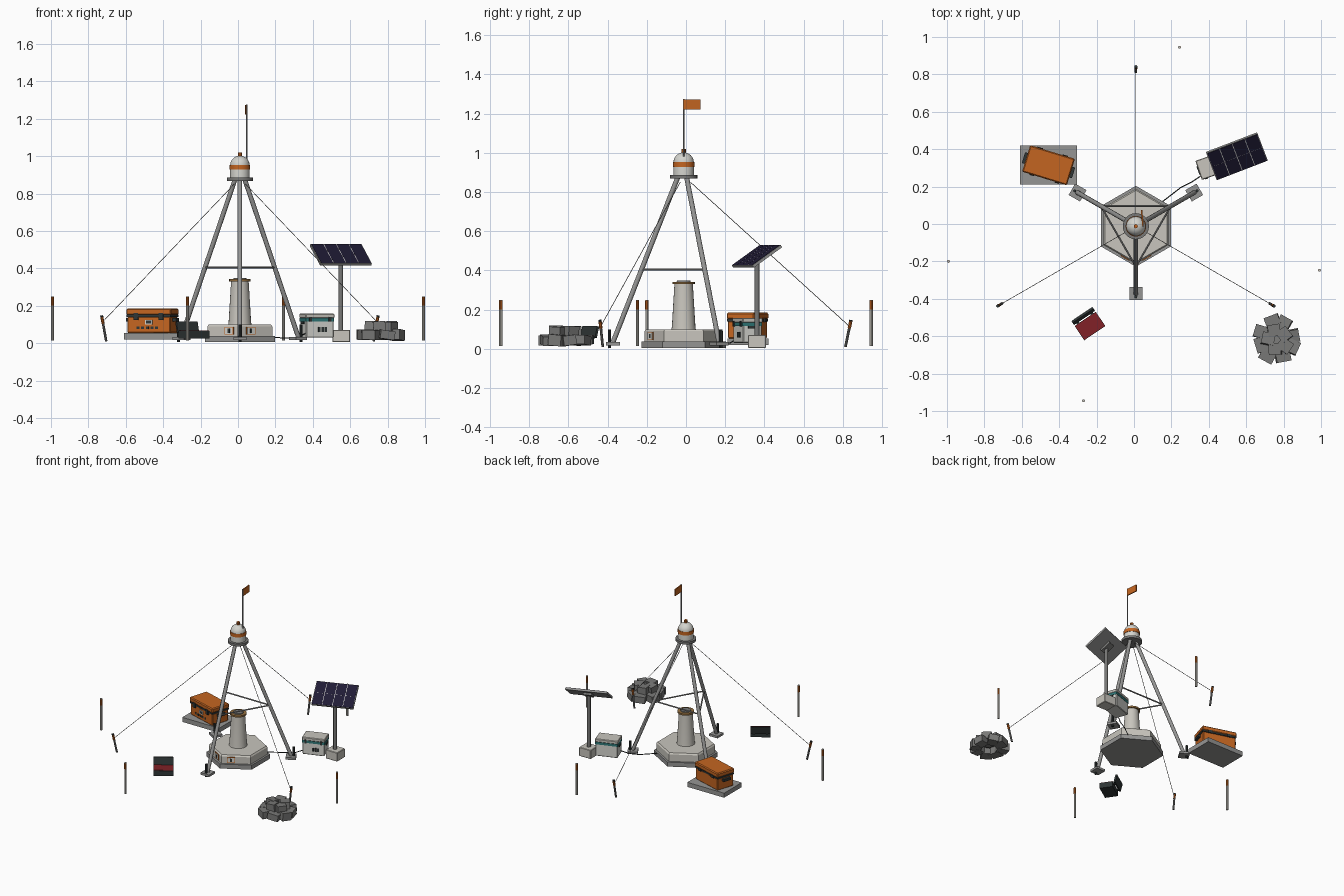
import bpy, bmesh, math, random
from mathutils import Matrix, Vector

random.seed(4)
if "Cube" in bpy.data.objects:
    bpy.data.objects.remove(bpy.data.objects["Cube"])


def material(name, *rgb):
    m = bpy.data.materials.new(name)
    m.use_nodes = True
    m.diffuse_color = (*rgb, 1)
    m.node_tree.nodes["Principled BSDF"].inputs["Base Color"].default_value = (*rgb, 1)
    return m


WHITE = material("off white", .66, .66, .62)
CONCRETE = material("concrete", .58, .56, .51)
METAL = material("metal gray", .3, .3, .295)
ROCK = material("rock gray", .19, .19, .185)
DARK = material("dark rubber", .028, .036, .036)
ORANGE = material("safety orange", .55, .13, .015)
BRASS = material("brass", .3, .16, .05)
NAVY = material("solar navy", .014, .011, .035)
TEAL = material("teal", .03, .19, .19)
RED = material("deep red", .22, .015, .02)


def finish(name, bm, mat, smooth=True):
    bmesh.ops.recalc_face_normals(bm, faces=bm.faces)
    for f in bm.faces:
        f.smooth = smooth
    for e in bm.edges:
        e.smooth = len(e.link_faces) == 2 and e.calc_face_angle(0) < math.radians(35)
    me = bpy.data.meshes.new(name)
    bm.to_mesh(me)
    bm.free()
    me.materials.append(mat)
    ob = bpy.data.objects.new(name, me)
    bpy.context.collection.objects.link(ob)
    return ob


def frame(x, y, z=0, deg=0):
    return Matrix.Translation((x, y, z)) @ Matrix.Rotation(math.radians(deg), 4, 'Z')


def box(name, base, loc, size, mat, bevel=0, tilt=0):
    """Box centred at loc inside a base frame, tilted about its local x."""
    bm = bmesh.new()
    bmesh.ops.create_cube(bm, size=1, matrix=Matrix.Diagonal((*size, 1)))
    if bevel:
        bmesh.ops.bevel(bm, geom=bm.edges[:], offset=bevel, segments=1, affect='EDGES')
    bm.transform(base @ Matrix.Translation(loc) @ Matrix.Rotation(math.radians(tilt), 4, 'X'))
    return finish(name, bm, mat, False)


def rod(name, a, b, r, mat, sides=12):
    a, b = Vector(a), Vector(b)
    d = b - a
    m = Matrix.Translation((a + b) / 2) @ d.to_track_quat('Z', 'Y').to_matrix().to_4x4()
    bm = bmesh.new()
    bmesh.ops.create_cone(bm, cap_ends=True, segments=sides, radius1=r, radius2=r,
                          depth=d.length, matrix=m)
    return finish(name, bm, mat)


def lathe(name, profile, mat, sides=24, smooth=True):
    """Spin a radius/height profile; a six-sided one points along y."""
    bm = bmesh.new()
    vs = [bm.verts.new((0, r, z)) for r, z in profile]
    es = [bm.edges.new(p) for p in zip(vs, vs[1:])]
    bmesh.ops.spin(bm, geom=vs + es, cent=(0, 0, 0), axis=(0, 0, 1),
                   angle=math.tau, steps=sides, use_duplicate=False)
    bmesh.ops.remove_doubles(bm, verts=bm.verts, dist=.0005)
    bm.transform(CENTRE)
    return finish(name, bm, mat, smooth)


CENTRE = frame(.01, -.012)


def polar(r, deg, z):
    t = math.radians(deg)
    return CENTRE @ Vector((r * math.cos(t), r * math.sin(t), z))


# Hexagonal foundation with label plates
lathe("foundation_footing", [(0, .005), (.216, .005), (.216, .038), (0, .038)], METAL, 6, False)
lathe("foundation_block", [(0, .038), (.2, .038), (.2, .09), (.192, .1), (0, .1)],
      CONCRETE, 6, False)
for deg, off in ((-120, .035), (-60, -.034)):
    side = CENTRE @ Matrix.Rotation(math.radians(deg + 90), 4, 'Z')
    box("label_frame", side, (off, -.174, .066), (.056, .006, .042), ORANGE)
    box("label_face", side, (off, -.177, .066), (.046, .004, .034), WHITE)
    box("label_mark", side, (off, -.179, .066), (.012, .003, .022), DARK)

# Central pier with cap
lathe("pier", [(0, .1), (.062, .1), (.06, .115), (.047, .33), (0, .33)], CONCRETE)
lathe("pier_cap", [(0, .33), (.057, .33), (.057, .342), (0, .342)], BRASS)
lathe("pier_cap_insert", [(0, .342), (.036, .342), (.034, .348), (0, .348)], ROCK)

# Tripod legs, feet, pins and braces
for deg in (-90, 30, 150):
    rod("tripod_leg", polar(.03, deg, .875), polar(.36, deg, .035), .0125, METAL)
    foot = CENTRE @ Matrix.Rotation(math.radians(deg), 4, 'Z')
    box("foot_pad", foot, (.36, 0, .026), (.07, .07, .016), METAL)
    rod("foot_pin", polar(.378, deg, .005), polar(.378, deg, .1), .008, DARK, 8)
    rod("cross_brace", polar(.216, deg, .405), polar(.216, deg + 120, .405), .005, METAL, 8)

# Instrument head
lathe("head_plate", [(0, .868), (.07, .868), (.07, .886), (0, .886)], ROCK)
dome = [(.052 * math.cos(t), .952 + .05 * math.sin(t))
        for t in (math.pi / 2 * i / 6 for i in range(7))]
lathe("sensor_dome", [(0, .886), (.052, .886)] + dome, WHITE)
lathe("dome_band", [(.051, .928), (.055, .928), (.055, .953), (.051, .953)], ORANGE)
lathe("dome_knob", [(0, 1), (.011, 1), (.011, 1.02), (0, 1.02)], ORANGE, 8)

# Mast with flag
rod("mast", (.048, -.012, .88), (.048, -.012, 1.275), .004, METAL, 8)
box("flag", frame(.048, -.012, 1.247, 95), (.043, 0, 0), (.086, .008, .05), ORANGE)

# Guy lines and their anchors
for deg in (90, 210, 330):
    rod("guy_line", polar(.035, deg, .85), polar(.84, deg, .12), .0018, METAL, 6)
    foot, top = polar(.825, deg, .01), polar(.853, deg, .145)
    rod("guy_anchor", foot, top, .007, ROCK, 8)
    rod("guy_anchor_band", foot.lerp(top, .7), foot.lerp(top, .96), .0085, ORANGE, 8)
    rod("guy_anchor_tip", foot.lerp(top, .96), foot.lerp(top, 1.02), .0085, DARK, 8)

# Boundary stakes
for x, y in ((-.992, -.2), (.992, -.247), (.243, .945), (-.27, -.945)):
    rod("boundary_stake", (x, y, .015), (x, y, .25), .0078, CONCRETE, 8)
    rod("stake_band", (x, y, .2), (x, y, .246), .0082, ORANGE, 8)

# Orange equipment case on a slab
box("case_slab", frame(-.457, .316), (0, 0, .037), (.305, .208, .034), METAL)
case = frame(-.457, .314, 0, -17)
box("case_body", case, (0, 0, .098), (.24, .138, .088), ORANGE, .005)
box("case_seal", case, (0, 0, .146), (.246, .144, .012), DARK)
box("case_lid", case, (0, 0, .168), (.25, .148, .034), ORANGE, .006)
for s in (-1, 1):
    box("case_handle", case, (s * .131, 0, .125), (.018, .06, .018), DARK)
    box("case_latch", case, (s * .07, -.074, .143), (.024, .01, .036), DARK)
    box("case_hinge", case, (s * .07, .074, .146), (.03, .008, .02), DARK)
box("case_label", case, (0, -.071, .113), (.04, .004, .024), WHITE)
box("case_label_mark", case, (0, -.073, .113), (.03, .003, .017), DARK)
for i in range(5):
    box("case_marking", case, (-.06 + i * .026, -.07, .083), (.016, .003, .014), DARK)

# White battery box with teal band
cooler = frame(.422, .313, 0, 19)
box("battery_body", cooler, (0, 0, .076), (.154, .1, .092), WHITE, .004)
box("battery_band", cooler, (0, 0, .126), (.159, .105, .018), TEAL)
box("battery_lid", cooler, (0, 0, .146), (.162, .108, .024), CONCRETE, .004)
for s in (-1, 1):
    box("battery_latch", cooler, (s * .055, -.054, .128), (.014, .008, .026), DARK)
    box("battery_handle", cooler, (s * .08, 0, .11), (.01, .045, .014), DARK)
for i in range(3):
    box("battery_marking", cooler, (-.004 + i * .018, -.051, .072), (.013, .003, .026), DARK)

# Solar panel on its post
solar = frame(.55, .362, 0, 21)
box("post_block", frame(.552, .362), (0, 0, .038), (.096, .092, .066), CONCRETE, .003)
rod("solar_post", (.55, .362, .07), (.55, .362, .465), .0125, ROCK)
panel = solar @ Matrix.Translation((0, 0, .472)) @ Matrix.Rotation(math.radians(34), 4, 'X')
box("panel_bracket", panel, (0, 0, -.014), (.06, .08, .016), ROCK)
box("panel_frame", panel, (0, 0, 0), (.293, .186, .014), METAL)
box("panel_grid", panel, (0, 0, .007), (.283, .176, .003), WHITE)
for i in range(4):
    for j in (-1, 1):
        box("solar_cell", panel, ((i - 1.5) * .072, j * .0455, .008), (.0682, .0896, .002), NAVY)

# Power cable as a swept curve
cu = bpy.data.curves.new("power_cable", 'CURVE')
cu.dimensions = '3D'
cu.bevel_depth = .003
cu.bevel_resolution = 1
sp = cu.splines.new('POLY')
path = ((.14, .11, .035), (.25, .195, .027), (.31, .225, .03), (.37, .265, .055))
sp.points.add(len(path) - 1)
for p, co in zip(sp.points, path):
    p.co = (*co, 1)
cu.materials.append(DARK)
bpy.context.collection.objects.link(bpy.data.objects.new("power_cable", cu))

# Open tool case with red lining
tools = frame(-.237, -.543, 0, 34)
box("tool_case_body", tools, (0, -.003, .045), (.136, .092, .04), DARK)
box("tool_case_lining", tools, (0, -.003, .066), (.132, .088, .004), RED)
box("tool_case_lid", tools, (0, .062, .086), (.136, .012, .058), DARK, 0, -14)
for s in (-1, 1):
    box("tool_case_hinge", tools, (s * .045, .049, .058), (.016, .02, .008), DARK)

# Ring of stacked rocks, closed by an upper course
for n, ring, size, z in ((8, .086, .074, .044), (5, .045, .07, .09), (1, 0, .06, .07)):
    for i in range(n):
        deg = 360 / n * i + random.uniform(-8, 8) + z * 400
        t = math.radians(deg)
        r = ring + random.uniform(0, .008)
        spot = frame(.765 + r * math.cos(t), -.618 + r * math.sin(t), z, deg + random.uniform(-12, 12))
        w, d, h = (size * random.uniform(.88, 1.1) for _ in range(3))
        box("ring_rock", spot, (0, 0, 0), (w, d, h * .7), ROCK, 0, random.uniform(-9, 9))
